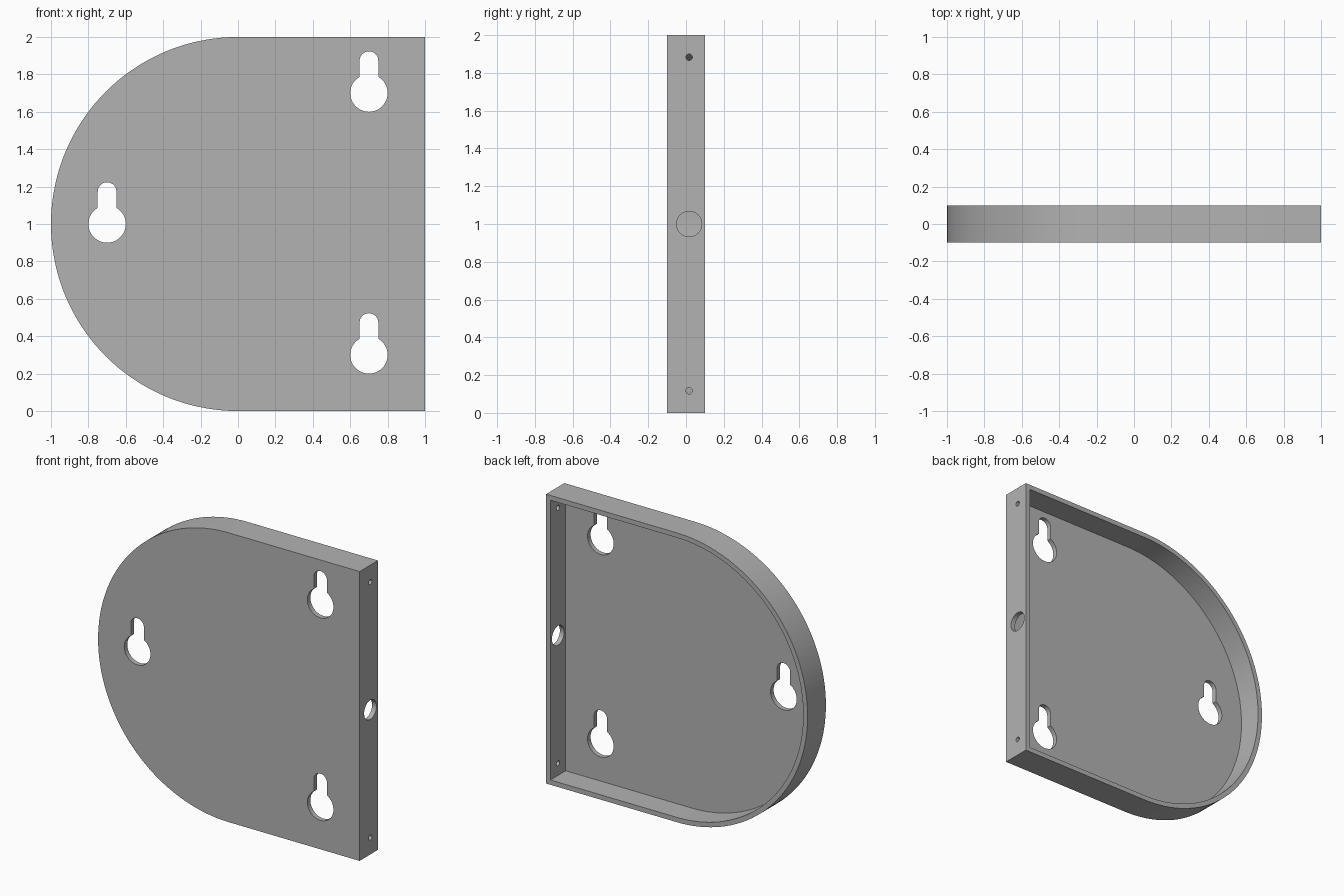
import bpy
import bmesh
from math import pi, sin, cos, radians
from mathutils import Matrix, Vector

cube = bpy.data.objects.get("Cube")
if cube:
    bpy.data.objects.remove(cube, do_unlink=True)

WALL = 1 / 30          # thickness of floor and rim
DEPTH = 0.1            # half the depth of the tray
HOLE_Y = WALL / 2      # middle of the open part of the side wall

grey = bpy.data.materials.new("plain grey")
grey.use_nodes = True
colour = (0.45, 0.45, 0.45, 1)
grey.diffuse_color = colour
grey.node_tree.nodes["Principled BSDF"].inputs["Base Color"].default_value = colour


def arc(cx, cz, r, start, end, steps):
    """Points on an arc in the x-z plane, angles in radians."""
    angles = [start + (end - start) * i / steps for i in range(steps + 1)]
    return [(cx + r * cos(a), cz + r * sin(a)) for a in angles]


def prism(name, outline, y0, y1):
    """Extrude a closed x-z outline from y0 to y1."""
    bm = bmesh.new()
    face = bm.faces.new([bm.verts.new((x, y0, z)) for x, z in outline])
    grown = bmesh.ops.extrude_face_region(bm, geom=[face])["geom"]
    moved = [g for g in grown if isinstance(g, bmesh.types.BMVert)]
    bmesh.ops.translate(bm, verts=moved, vec=(0, y1 - y0, 0))
    bmesh.ops.recalc_face_normals(bm, faces=bm.faces)
    return finish(name, bm)


def finish(name, bm):
    mesh = bpy.data.meshes.new(name)
    bm.to_mesh(mesh)
    bm.free()
    mesh.materials.append(grey)
    obj = bpy.data.objects.new(name, mesh)
    bpy.context.collection.objects.link(obj)
    return obj


def d_outline(inset):
    """Half-round on the right, square corners on the left."""
    r = 1 - inset
    return arc(0, 1, r, pi / 2, 3 * pi / 2, 72) + [(r, 1 - r), (r, 1 + r)]


def keyhole(cx, cz):
    """Round hole with a narrow slot above it."""
    big, small, rise = 0.1, 0.05, 0.173
    outline = arc(cx, cz, big, radians(120), radians(420), 40)
    outline += arc(cx, cz + rise, small, 0, pi, 20)
    return prism("keyhole_cutter", outline, -0.2, 0)


def side_hole(z, r):
    """Round hole through the flat side wall."""
    bm = bmesh.new()
    place = Matrix.Translation(Vector((1, HOLE_Y, z))) @ Matrix.Rotation(pi / 2, 4, "Y")
    bmesh.ops.create_cone(bm, cap_ends=True, segments=40, radius1=r, radius2=r,
                          depth=0.2, matrix=place)
    return finish("side_hole_cutter", bm)


# Tray body: front plate with a rim, open at the back
tray = prism("wall_tray", d_outline(0), -DEPTH, DEPTH)
cutters = [prism("cavity_cutter", d_outline(WALL), WALL - DEPTH, DEPTH * 2)]

# Keyhole mounts in the plate, and holes in the flat side
cutters += [keyhole(x, z) for x, z in ((-0.7, 1), (0.7, 0.3), (0.7, 1.7))]
cutters += [side_hole(1, 0.067), side_hole(0.117, 0.017), side_hole(1.883, 0.017)]

bpy.ops.object.select_all(action="DESELECT")
tray.select_set(True)
bpy.context.view_layer.objects.active = tray
for cutter in cutters:
    mod = tray.modifiers.new(cutter.name, "BOOLEAN")
    mod.operation = "DIFFERENCE"
    mod.solver = "EXACT"
    mod.object = cutter
    bpy.ops.object.modifier_apply(modifier=mod.name)
    bpy.data.objects.remove(cutter, do_unlink=True)

bpy.ops.object.shade_smooth_by_angle(angle=radians(30))
